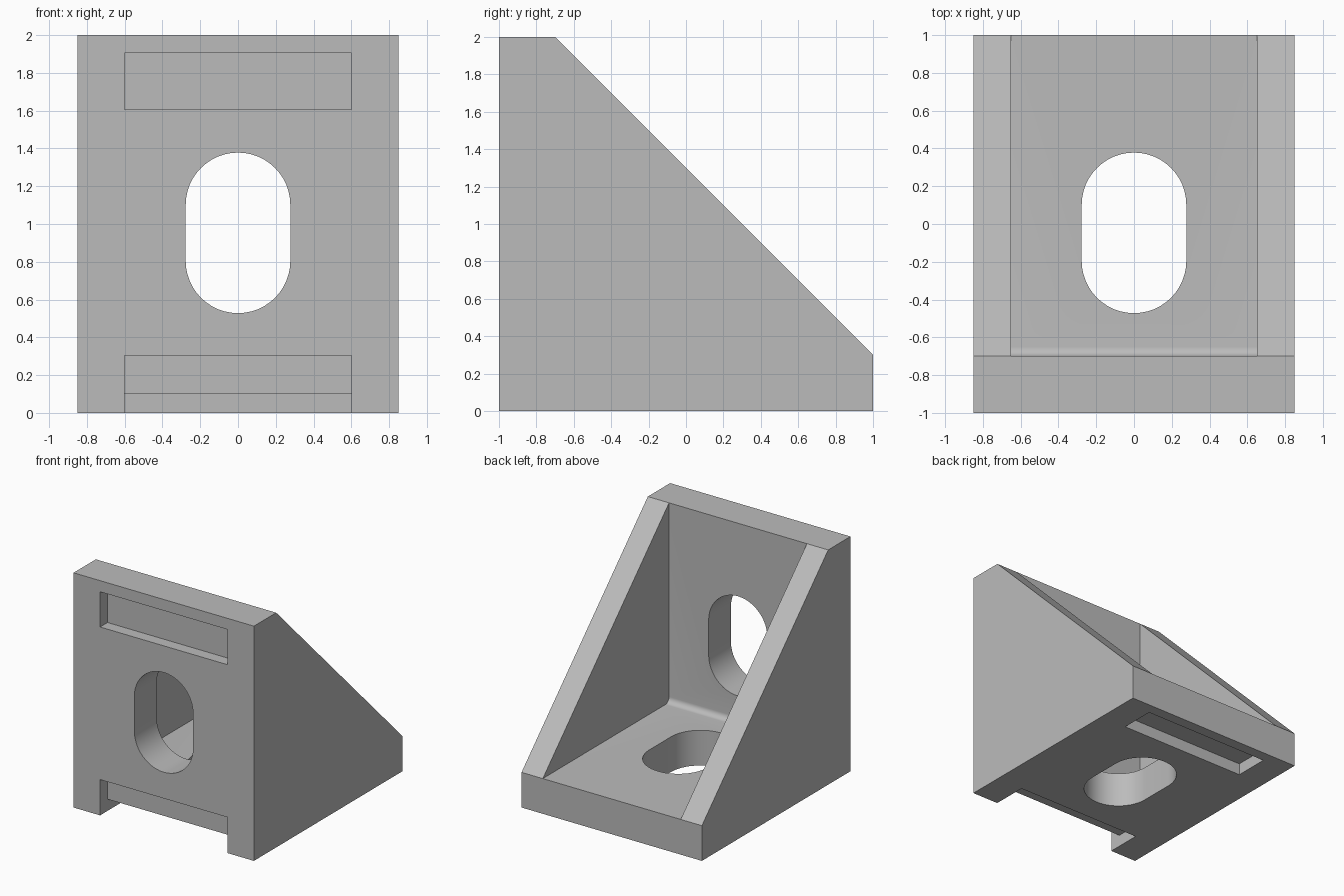
import bpy, bmesh, math
from mathutils import Vector

cube = bpy.data.objects.get("Cube")
if cube:
    bpy.data.objects.remove(cube, do_unlink=True)

HALF_W, WALL_IN, PLATE = 0.85, 0.65, 0.3
FILLET, GROOVE = 0.05, 0.1

grey = bpy.data.materials.new("cast grey")
grey.use_nodes = True
colour = (0.5, 0.5, 0.5, 1)
grey.diffuse_color = colour
grey.node_tree.nodes["Principled BSDF"].inputs["Base Color"].default_value = colour


def prism(name, points, direction):
    """Extrude a closed 3D outline along a direction."""
    bm = bmesh.new()
    face = bm.faces.new([bm.verts.new(p) for p in points])
    top = bmesh.ops.extrude_face_region(bm, geom=[face])
    verts = [v for v in top["geom"] if isinstance(v, bmesh.types.BMVert)]
    bmesh.ops.translate(bm, verts=verts, vec=Vector(direction))
    bmesh.ops.recalc_face_normals(bm, faces=bm.faces)
    mesh = bpy.data.meshes.new(name)
    bm.to_mesh(mesh)
    bm.free()
    mesh.materials.append(grey)
    obj = bpy.data.objects.new(name, mesh)
    bpy.context.collection.objects.link(obj)
    return obj


def side_prism(name, profile, half):
    return prism(name, [(-half, y, z) for y, z in profile], (2 * half, 0, 0))


def arc(cx, cy, r, start, end, steps):
    return [(cx + r * math.cos(a), cy + r * math.sin(a))
            for a in (math.radians(start + (end - start) * i / steps)
                      for i in range(steps + 1))]


# Solid wedge with a flat top and a flat toe
bracket = side_prism("corner_bracket", [
    (-1, 0), (1, 0), (1, PLATE), (-1 + PLATE, 2), (-1, 2)], HALF_W)

# Open space between the side walls, rounded at the inner corner
inner = -1 + PLATE
cutters = [side_prism("cavity_cutter",
    arc(inner + FILLET, PLATE + FILLET, FILLET, 180, 270, 8)
    + [(2, PLATE), (2, 3), (inner, 3)], WALL_IN)]

# Long bolt holes: one through each plate
r, mid, straight = 0.277, 0.953, 0.148
slot = (arc(0, mid + straight, r, 0, 180, 24)
        + arc(0, mid - straight, r, 180, 360, 24))
cutters.append(prism("back_slot_cutter",
                     [(x, -1.2, h) for x, h in slot], (0, 0.7, 0)))
cutters.append(prism("base_slot_cutter",
                     [(x, h - 1, -0.2) for x, h in slot], (0, 0, 0.7)))

# Shallow grooves on both mounting faces, meeting at the outer corner
for i, (lo, hi) in enumerate([(-0.2, 0.305), (1.605, 1.905)]):
    cutters.append(side_prism(f"front_groove_cutter_{i}", [
        (-1.2, lo), (-1 + GROOVE, lo), (-1 + GROOVE, hi), (-1.2, hi)], 0.6))
    cutters.append(side_prism(f"base_groove_cutter_{i}", [
        (lo - 1, -0.2), (hi - 1, -0.2), (hi - 1, GROOVE), (lo - 1, GROOVE)], 0.6))

for cutter in cutters:
    cutter.hide_render = True
    cutter.hide_set(True)
    mod = bracket.modifiers.new(cutter.name, "BOOLEAN")
    mod.operation, mod.solver, mod.object = "DIFFERENCE", "EXACT", cutter

# Bake the cuts, then drop the cutters
bpy.context.view_layer.update()
graph = bpy.context.evaluated_depsgraph_get()
result = bpy.data.meshes.new_from_object(bracket.evaluated_get(graph))
bracket.modifiers.clear()
bracket.data = result
for cutter in cutters:
    bpy.data.objects.remove(cutter, do_unlink=True)

bpy.ops.object.select_all(action="DESELECT")
bracket.select_set(True)
bpy.context.view_layer.objects.active = bracket
bpy.ops.object.shade_smooth_by_angle(angle=math.radians(30))
